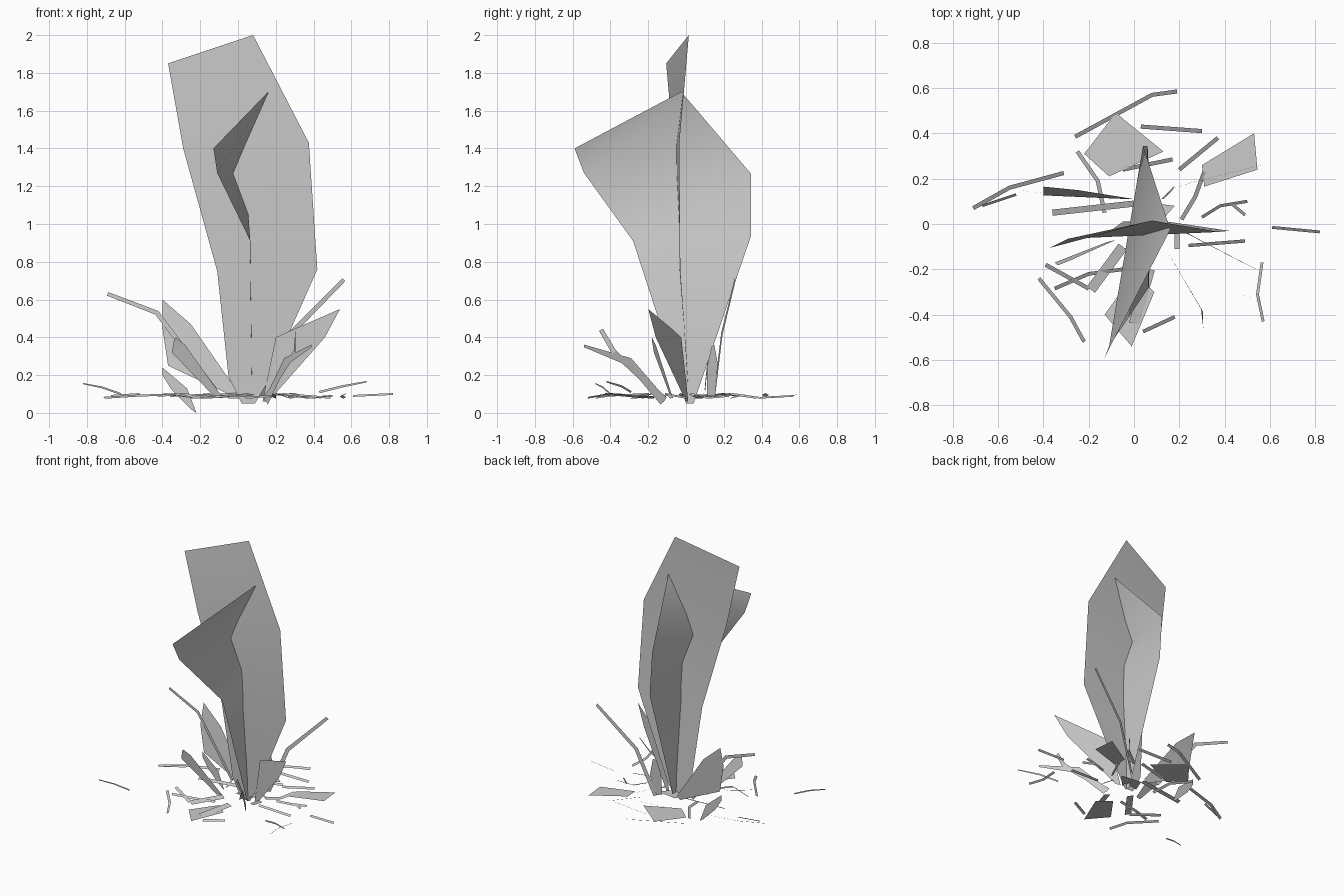
import bpy
from mathutils import Vector


def mesh_object(name, verts, faces, smooth=False):
    me = bpy.data.meshes.new(name)
    me.from_pydata(verts, [], faces)
    me.update()
    for p in me.polygons:
        p.use_smooth = smooth
    ob = bpy.data.objects.new(name, me)
    bpy.context.collection.objects.link(ob)
    return ob


def blade(name, rows, smooth=True):
    """Leaf sheet lofted through (left point, right point) rows."""
    verts = [p for row in rows for p in row]
    faces = [(2*i, 2*i+1, 2*i+3, 2*i+2) for i in range(len(rows) - 1)]
    return mesh_object(name, verts, faces, smooth)


def ribbon(name, path, width, upright=False, tip=1.0):
    """Thin strip along a path; upright strips have their width in z."""
    pts = [Vector(p) for p in path]
    rows = []
    for i, p in enumerate(pts):
        d = pts[min(i+1, len(pts)-1)] - pts[max(i-1, 0)]
        flat = Vector((-d.y, d.x, 0)).normalized()
        if upright:
            side = d.cross(flat).normalized() * width/2
        else:
            side = flat * width*0.45 + Vector((0, 0, 0.005))
        if i == len(pts) - 1:
            side *= tip
        rows.append((p + side, p - side))
    return blade(name, rows, False)


# two large crossed leaves
blade("wide_tall_leaf", [
    ((0.02, 0.01, 0.05), (0.09, 0.01, 0.05)),
    ((-0.05, 0.01, 0.19), (0.15, 0.01, 0.15)),
    ((-0.11, -0.035, 0.75), (0.42, -0.03, 0.76)),
    ((-0.29, -0.065, 1.40), (0.375, -0.035, 1.43)),
    ((-0.37, -0.105, 1.85), (0.08, 0.015, 2.0))])
blade("cross_tall_leaf", [
    ((0.075, 0.0, 0.05), (0.075, 0.04, 0.05)),
    ((0.065, -0.28, 0.91), (0.06, 0.345, 0.94)),
    ((-0.11, -0.54, 1.27), (0.04, 0.345, 1.265)),
    ((-0.13, -0.59, 1.40), (0.16, -0.025, 1.70))])

# mid-height broad leaves
blade("right_broad_leaf", [
    ((0.13, 0.012, 0.06), (0.16, 0.0, 0.06)),
    ((0.20, -0.025, 0.40), (0.46, -0.16, 0.40)),
    ((0.30, -0.075, 0.445), (0.54, -0.20, 0.55))])
blade("left_broad_leaf", [
    ((-0.03, 0.11, 0.09), (0.0, 0.11, 0.11)),
    ((-0.37, 0.125, 0.25), (-0.25, 0.15, 0.47)),
    ((-0.40, 0.125, 0.45), (-0.40, 0.165, 0.60))])
blade("back_small_leaf", [
    ((0.12, 0.11, 0.09), (0.16, 0.15, 0.09)),
    ((0.13, 0.11, 0.24), (0.18, 0.17, 0.25)),
    ((0.15, 0.135, 0.35), (0.17, 0.15, 0.36))])
blade("left_front_leaf", [
    ((-0.12, -0.08, 0.08), (-0.08, -0.07, 0.08)),
    ((-0.35, -0.17, 0.32), (-0.28, -0.16, 0.36)),
    ((-0.34, -0.18, 0.38), (-0.33, -0.18, 0.40))])
blade("left_low_leaf", [
    ((-0.25, 0.15, 0.02), (-0.22, 0.15, 0.0)),
    ((-0.35, 0.15, 0.12), (-0.27, 0.15, 0.13)),
    ((-0.40, 0.15, 0.20), (-0.40, 0.15, 0.24))])

# slender raised blades: path, width, tip scale
for i, (path, w, tip) in enumerate([
        ([(-0.12, 0.10, 0.12), (-0.43, 0.14, 0.53), (-0.69, 0.17, 0.63)], 0.025, 0.8),
        ([(0.15, 0.15, 0.09), (0.28, 0.19, 0.42), (0.56, 0.26, 0.705)], 0.028, 0.8),
        ([(0.15, -0.12, 0.06), (0.25, -0.30, 0.27), (0.39, -0.54, 0.355)], 0.045, 0.3),
        ([(0.14, -0.11, 0.07), (0.30, -0.38, 0.32), (0.305, -0.45, 0.44)], 0.03, 0.8),
        ([(0.43, -0.29, 0.11), (0.55, -0.34, 0.14), (0.68, -0.42, 0.165)], 0.012, 0.6),
        ([(-0.62, -0.40, 0.10), (-0.72, -0.44, 0.135), (-0.82, -0.48, 0.155)], 0.01, 0.6)]):
    ribbon(f"slender_blade_{i+1}", path, w, upright=True, tip=tip)

# fallen strips around the base: (path, width)
strips = [
    ([(-.26, .385), (.08, .57), (.19, .585)], .02),
    ([(.03, .43), (.30, .41)], .02),
    ([(.20, .24), (.37, .38)], .02),
    ([(-.05, .24), (.17, .285)], .02),
    ([(-.25, .32), (-.16, .19), (-.13, .05)], .02),
    ([(.21, .02), (.27, .12), (.31, .23)], .02),
    ([(-.71, .07), (-.55, .16), (-.31, .225)], .02),
    ([(-.67, .08), (-.52, .13)], .012),
    ([(.30, .03), (.38, .08), (.50, .10)], .015),
    ([(.43, .09), (.49, .04)], .015),
    ([(.61, -.015), (.82, -.035)], .014),
    ([(.24, -.095), (.49, -.075)], .016),
    ([(.565, -.17), (.545, -.31), (.57, -.43)], .014),
    ([(-.42, -.24), (-.28, -.41), (-.22, -.52)], .018),
    ([(-.35, -.285), (-.20, -.22), (-.05, -.20)], .018),
    ([(.04, -.475), (.18, -.41)], .018),
    ([(-.36, .05), (0, .09)], .03),
    ([(-.39, -.18), (-.20, -.285)], .02),
    ([(-.19, -.29), (-.05, -.10)], .05),
    ([(.0, -.44), (.07, -.20)], .05),
    ([(.19, -.11), (.19, 0)], .025)]
for i, (path, w) in enumerate(strips):
    ribbon(f"fallen_strip_{i+1}",
           [(x, y, 0.08 + 0.01*((i + k) % 3)) for k, (x, y) in enumerate(path)], w)

# fallen broad leaves
for i, quad in enumerate([
        [(-.22, .31), (-.11, .21), (.13, .32), (-.08, .49)],
        [(.31, .165), (.545, .24), (.53, .40), (.30, .26)],
        [(-.13, -.40), (-.01, -.54), (.09, -.30), (.0, -.22)],
        [(-.02, .0), (.09, -.02), (.18, .08), (.02, .10)]]):
    mesh_object(f"fallen_leaf_{i+1}", [(x, y, 0.085) for x, y in quad], [(0, 1, 2, 3)])
